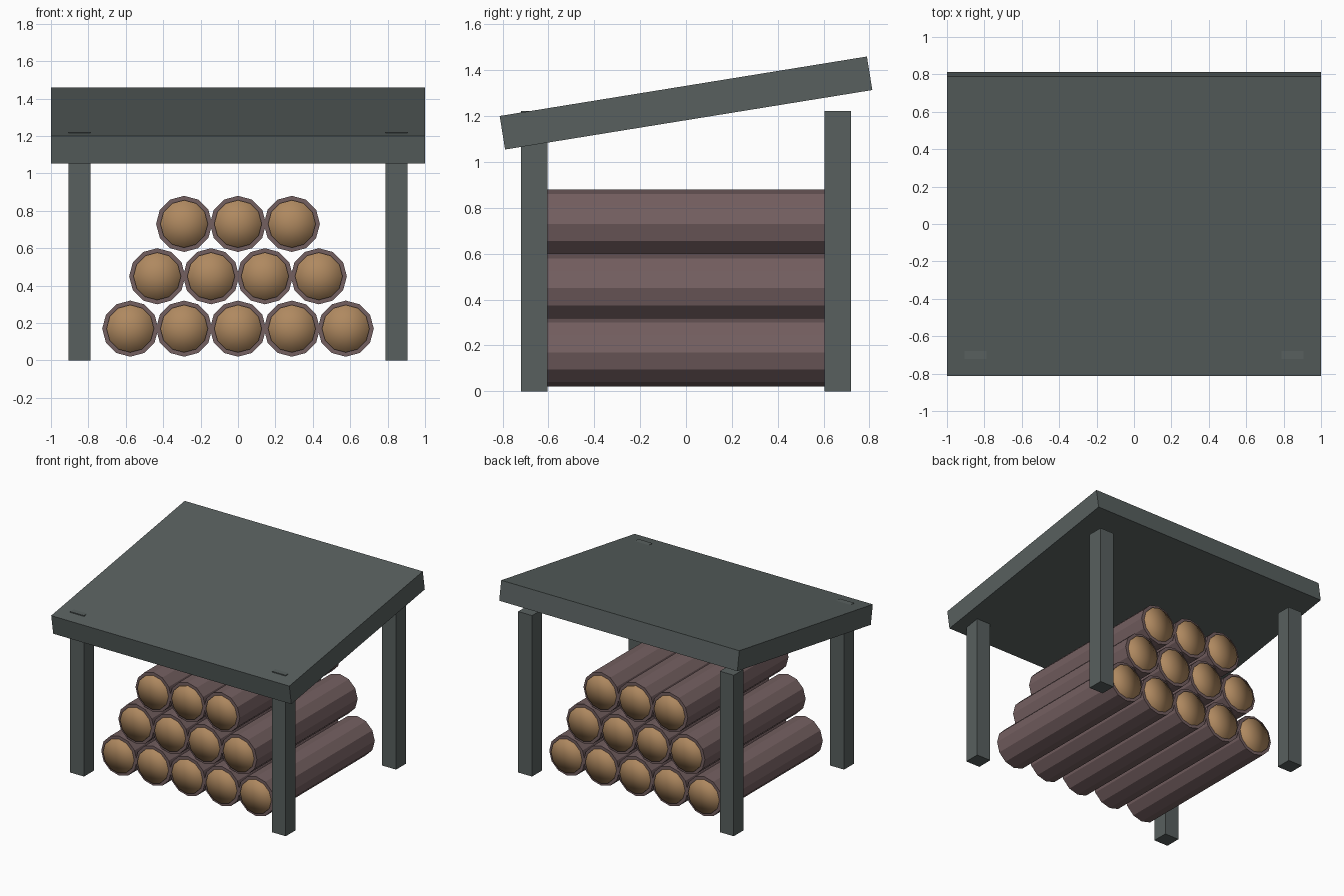
import bpy, math

if "Cube" in bpy.data.objects:
    bpy.data.objects.remove(bpy.data.objects["Cube"])

def material(name, rgb):
    m = bpy.data.materials.new(name)
    m.diffuse_color = (*rgb, 1)
    m.use_nodes = True
    m.node_tree.nodes["Principled BSDF"].inputs["Base Color"].default_value = m.diffuse_color
    return m

FRAME = material("weathered_timber", (0.098, 0.117, 0.114))
BARK = material("bark", (0.175, 0.115, 0.118))
WOOD = material("cut_wood", (0.43, 0.25, 0.117))

def box(name, loc, size, tilt=0.0):
    bpy.ops.mesh.primitive_cube_add(size=1, location=loc, rotation=(tilt, 0, 0))
    o = bpy.context.object
    o.name = name
    o.scale = size
    o.data.materials.append(FRAME)

def rod(name, loc, radius, length, mat, fill='NGON'):
    bpy.ops.mesh.primitive_cylinder_add(vertices=12, radius=radius, depth=length,
                                        end_fill_type=fill, location=loc,
                                        rotation=(math.pi / 2, 0, 0))
    o = bpy.context.object
    o.name = name
    o.data.materials.append(mat)
    return o

# Four corner posts
for sy, end in ((-1, "front"), (1, "back")):
    for sx, side in ((-1, "left"), (1, "right")):
        box(f"{end}_{side}_post", (sx * 0.847, sy * 0.662, 0.611), (0.117, 0.117, 1.222))

# Sloping roof slab, lower at the front
box("roof", (0, 0, 1.257), (2.0, 1.622, 0.148), math.radians(9.2))

# Stacked logs with pale cut ends showing front and back
SPACING, LENGTH = 0.288, 1.208
for row, count in enumerate((5, 4, 3)):
    z = 0.17 + 0.28 * row
    for i in range(count):
        x = (i - (count - 1) / 2) * SPACING
        rod(f"log_{row + 1}_{i + 1}", (x, 0, z), 0.15, LENGTH, BARK)
        core = rod(f"log_core_{row + 1}_{i + 1}", (x, 0, z), 0.127, LENGTH + 0.024, WOOD, 'TRIFAN')
        # Rounded look on the cut faces
        bpy.ops.object.shade_smooth()
